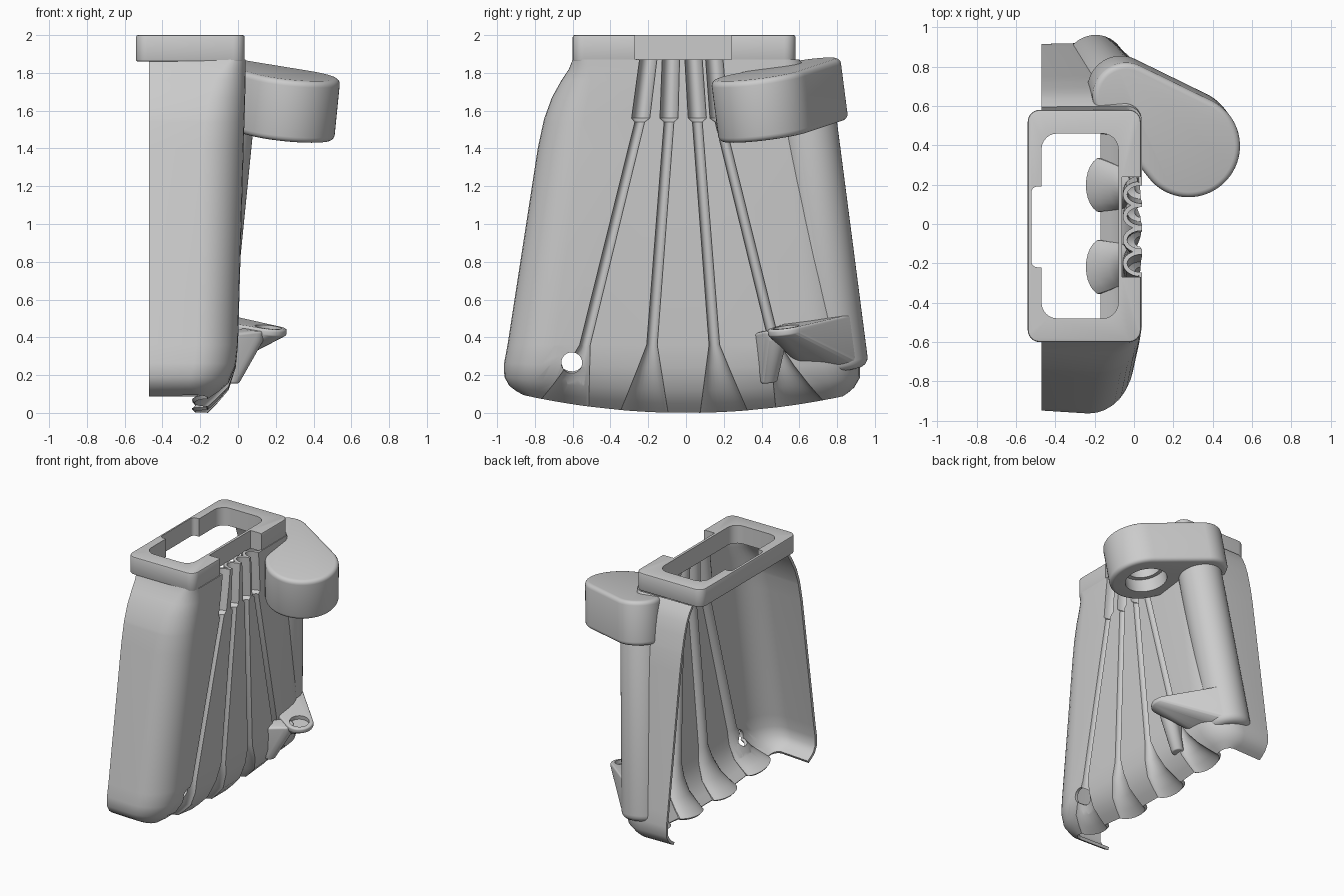
import bpy, bmesh, math
from mathutils import Vector

if "Cube" in bpy.data.objects:
    bpy.data.objects.remove(bpy.data.objects["Cube"], do_unlink=True)

TONE = (0.6, 0.6, 0.6, 1)
GREY = bpy.data.materials.new("plain grey")
GREY.use_nodes = True
GREY.diffuse_color = TONE
GREY.node_tree.nodes["Principled BSDF"].inputs["Base Color"].default_value = TONE

LEAN = Vector((0.1, -0.13, 1)).normalized()   # shared axis of arm, tower and ring
TILT = LEAN.to_track_quat('Z', 'Y')


def finish(name, bm):
    me = bpy.data.meshes.new(name)
    bm.to_mesh(me)
    bm.free()
    me.materials.append(GREY)
    ob = bpy.data.objects.new(name, me)
    bpy.context.collection.objects.link(ob)
    return ob


def activate(ob):
    bpy.ops.object.select_all(action='DESELECT')
    bpy.context.view_layer.objects.active = ob
    ob.select_set(True)


def modify(ob, kind, **settings):
    mod = ob.modifiers.new(kind.lower(), kind)
    for key, value in settings.items():
        setattr(mod, key, value)
    activate(ob)
    bpy.ops.object.modifier_apply(modifier=mod.name)


def cut(ob, *cutters):
    for c in cutters:
        c.hide_render = True
        modify(ob, 'BOOLEAN', operation='DIFFERENCE', solver='EXACT', object=c)
        bpy.data.objects.remove(c, do_unlink=True)


def smooth(ob, angle=35):
    activate(ob)
    bpy.ops.object.shade_smooth_by_angle(angle=math.radians(angle))


def hull(name, discs, edge=0.0, n=48):
    """Convex body around tilted round-edged discs: (top centre, radius, depth)."""
    bm = bmesh.new()
    steps = [k / 4 * math.pi / 2 for k in range(5)] if edge else [0]
    for centre, r, depth in discs:
        for t in steps:
            ring, drop = r - edge * (1 - math.cos(t)), edge * (1 - math.sin(t))
            for h in (-drop, drop - depth):
                for k in range(n):
                    a = math.tau * k / n
                    bm.verts.new(Vector(centre) + TILT @ Vector((ring * math.cos(a), ring * math.sin(a), h)))
    out = bmesh.ops.convex_hull(bm, input=bm.verts)
    junk = {g for g in out["geom_interior"] + out["geom_unused"] if isinstance(g, bmesh.types.BMVert)}
    bmesh.ops.delete(bm, geom=list(junk), context='VERTS')
    bmesh.ops.dissolve_limit(bm, angle_limit=0.01, verts=bm.verts, edges=bm.edges)
    bmesh.ops.recalc_face_normals(bm, faces=bm.faces)
    return finish(name, bm)


def rounded_block(name, x0, x1, y0, y1, z0, z1, r=0.0):
    bm = bmesh.new()
    pts = []
    for cx, cy, q in ((x1 - r, y1 - r, 0), (x0 + r, y1 - r, 1), (x0 + r, y0 + r, 2), (x1 - r, y0 + r, 3)):
        for k in range(7 if r else 1):
            a = (q + k / 6) * math.pi / 2
            pts.append((cx + r * math.cos(a), cy + r * math.sin(a), z0))
    face = bm.faces.new([bm.verts.new(p) for p in pts])
    top = bmesh.ops.extrude_face_region(bm, geom=[face])["geom"]
    bmesh.ops.translate(bm, vec=(0, 0, z1 - z0), verts=[v for v in top if isinstance(v, bmesh.types.BMVert)])
    bmesh.ops.recalc_face_normals(bm, faces=bm.faces)
    return finish(name, bm)


def interp(z, keys, vals):
    for k in range(len(keys) - 1):
        if z >= keys[k + 1]:
            t = (keys[k] - z) / (keys[k] - keys[k + 1])
            return vals[k] + t * (vals[k + 1] - vals[k])
    return vals[-1]


# Shell sections: height, front y, back y, face x, corner length
ROWS = [
    (1.87, -0.60, 0.60, 0.04, 0.08), (1.82, -0.62, 0.64, 0.04, 0.12),
    (1.76, -0.66, 0.67, 0.04, 0.16), (1.67, -0.71, 0.70, 0.038, 0.19),
    (1.56, -0.75, 0.725, 0.035, 0.21), (1.54, -0.755, 0.73, 0.034, 0.21),
    (1.40, -0.785, 0.755, 0.03, 0.22), (0.36, -0.945, 0.905, 0.0, 0.25),
    (0.24, -0.963, 0.92, -0.012, 0.24), (0.12, -0.962, 0.92, -0.05, 0.20),
    (0.05, -0.935, 0.89, -0.11, 0.15), (0.02, -0.90, 0.86, -0.14, 0.11),
    (0.0, -0.86, 0.83, -0.16, 0.07)]

# Grooves: centre lines, half width and depth by height
KEYS = (1.87, 1.56, 1.54, 0.36, 0)
GROOVES = [(-0.20, -0.24, -0.245, -0.535, -0.64), (-0.08, -0.09, -0.09, -0.18, -0.22),
           (0.04, 0.06, 0.06, 0.15, 0.20), (0.15, 0.175, 0.18, 0.47, 0.60)]
WIDTH = (0.046, 0.048, 0.026, 0.028, 0.125)
DEPTH = (0.075, 0.07, 0.03, 0.035, 0.07)


def section(row, grooved, inset):
    z, yf, yb, xf, ry = row
    yf, yb, xf = yf + inset, yb - inset, xf - inset
    rx = min(0.22, ry)
    arc = [k / 8 * math.pi / 2 for k in range(9)]
    pts = [(-0.47, yf + 0.015)]
    pts += [(xf - rx + rx * math.sin(a), yf + ry - ry * math.cos(a)) for a in arc]
    if grooved:
        w, d = interp(z, KEYS, WIDTH), interp(z, KEYS, DEPTH)
        for line in GROOVES:
            c = interp(z, KEYS, line)
            for k in range(13):
                a = math.pi * k / 12
                pts.append((xf - d * math.sin(a), c - w * math.cos(a)))
    pts += [(xf - rx + rx * math.cos(a), yb - ry + ry * math.sin(a)) for a in arc]
    pts.append((-0.47, yb - 0.005))
    lift = 0.115 * max(0, 1 - z / 0.3)
    return [(x, y, z + lift * (y / 0.95) ** 2) for x, y in pts]


def punch(bm, y, z, r, n=20):
    """Slice a round hole along x through the surface."""
    centre = Vector((0, y, z))
    for k in range(n):
        out = Vector((0, math.cos(math.tau * k / n), math.sin(math.tau * k / n)))
        near = [f for f in bm.faces
                if min(v.co.y for v in f.verts) < y + r and max(v.co.y for v in f.verts) > y - r
                and min(v.co.z for v in f.verts) < z + r and max(v.co.z for v in f.verts) > z - r]
        parts = {g for f in near for g in [f, *f.edges, *f.verts]}
        bmesh.ops.bisect_plane(bm, geom=list(parts), plane_co=centre + out * r, plane_no=out)
    hole = [f for f in bm.faces if (f.calc_center_median() - centre).yz.length < r]
    bmesh.ops.delete(bm, geom=hole, context='FACES')


def shell_body(name, grooved, inset):
    bm = bmesh.new()
    rows = [[bm.verts.new(p) for p in section(r, grooved, inset)] for r in ROWS]
    for a, b in zip(rows, rows[1:]):
        for j in range(len(a) - 1):
            bm.faces.new((a[j], b[j], b[j + 1], a[j + 1]))
        if not grooved:
            bm.faces.new((a[-1], b[-1], b[0], a[0]))
    if grooved:
        punch(bm, -0.605, 0.265, 0.055)
    else:
        bm.faces.new(rows[0])
        bm.faces.new(rows[-1][::-1])
        bmesh.ops.triangulate(bm, faces=bm.faces)
        bmesh.ops.recalc_face_normals(bm, faces=bm.faces)
    return finish(name, bm)


# Fluted shell, open on one side, with a round hole
shell = shell_body("shell", True, 0)
modify(shell, 'SOLIDIFY', thickness=0.022, offset=-1)
smooth(shell, 32)

# Top flange with its opening and two notches
flange = rounded_block("top_flange", -0.54, 0.035, -0.60, 0.58, 1.86, 2.0, 0.06)
modify(flange, 'BEVEL', width=0.01, segments=2, limit_method='ANGLE', angle_limit=math.radians(50))
cut(flange,
    rounded_block("opening", -0.47, -0.08, -0.48, 0.46, 1.7, 2.2, 0.08),
    rounded_block("side_notch", -0.522, -0.3, -0.22, 0.19, 1.7, 2.2, 0.03),
    rounded_block("groove_notch", -0.06, 0.2, -0.27, 0.24, 1.7, 2.2))
smooth(flange)


def on_axis(z):
    return (-0.08 + 0.1 * (z - 1.45), 0.655 - 0.13 * (z - 1.45), z)


# Leaning tower on the back corner
tower = hull("tower", [(on_axis(1.68), 0.155, 1.47)], 0.05)
cut(tower, shell_body("inner_volume", False, 0.015))
smooth(tower)

# Offset arm with a stepped socket underneath
arm_end = Vector((0.283, 0.39, 1.793))
arm = hull("arm", [(arm_end, 0.26, 0.33), ((-0.04, 0.65, 1.859), 0.168, 0.33)], 0.03, 64)
socket = arm_end - LEAN * 0.23
cut(arm, shell_body("inner_volume", False, 0.015),
    hull("socket_wide", [(socket, 0.15, 0.2)]),
    hull("socket_narrow", [(socket + LEAN * 0.07, 0.12, 0.2)]))
smooth(arm)

# Lower bracket: ring seat, web to the tower, and a side ear
ring = Vector((0.16, 0.53, 0.455))
bracket = hull("ring_bracket", [(ring, 0.1, 0.04), (on_axis(0.52), 0.152, 0.26),
                                ((-0.05, 0.62, 0.36), 0.06, 0.08)], 0.012, 32)
cut(bracket, shell_body("inner_volume", False, 0.015),
    hull("ring_recess", [(ring + LEAN * 0.2, 0.07, 0.23)]))
smooth(bracket)

ear = hull("bracket_ear", [((0.08, 0.47, 0.44), 0.06, 0.06), ((-0.01, 0.425, 0.43), 0.06, 0.13),
                           ((-0.03, 0.435, 0.21), 0.045, 0.05)], 0.012, 24)
cut(ear, shell_body("inner_volume", False, 0.015))
smooth(ear)
